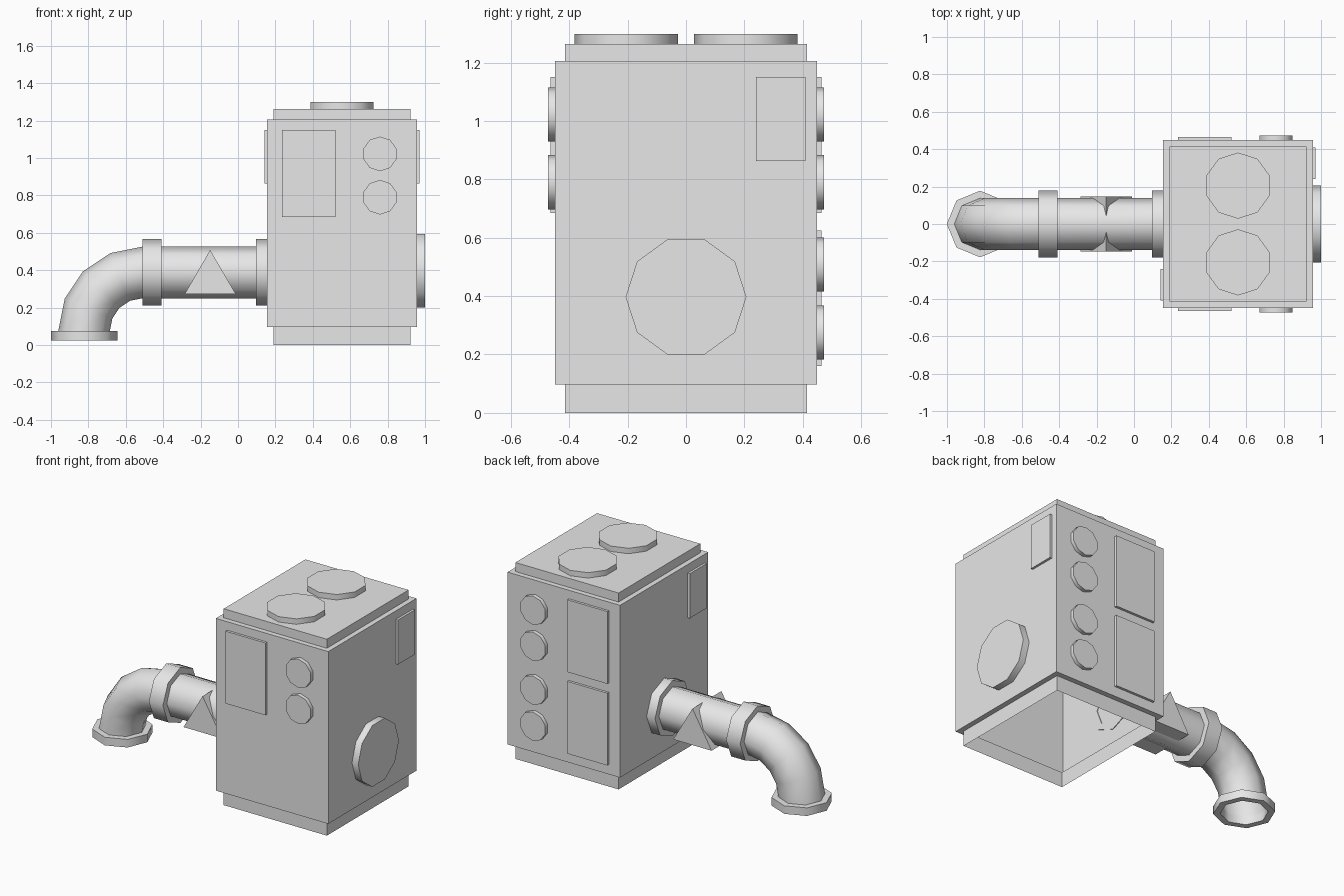
import bpy
import bmesh
from math import sin, cos, pi, radians
from mathutils import Vector, Matrix

cube = bpy.data.objects.get("Cube")
if cube:
    bpy.data.objects.remove(cube, do_unlink=True)

GREY = (0.8, 0.8, 0.8, 1.0)
grey = bpy.data.materials.new("plain_grey")
grey.use_nodes = True
grey.diffuse_color = GREY
grey.node_tree.nodes["Principled BSDF"].inputs["Base Color"].default_value = GREY


def finish(name, bm, smooth=False):
    """Turn a bmesh into a named grey object."""
    bmesh.ops.recalc_face_normals(bm, faces=bm.faces)
    mesh = bpy.data.meshes.new(name)
    bm.to_mesh(mesh)
    bm.free()
    mesh.materials.append(grey)
    obj = bpy.data.objects.new(name, mesh)
    bpy.context.collection.objects.link(obj)
    if smooth:
        bpy.ops.object.select_all(action='DESELECT')
        obj.select_set(True)
        bpy.context.view_layer.objects.active = obj
        bpy.ops.object.shade_smooth_by_angle(angle=radians(50))
    return obj


def box(name, lo, hi):
    bm = bmesh.new()
    lo, hi = Vector(lo), Vector(hi)
    bmesh.ops.create_cube(bm, size=1, matrix=Matrix.Translation((lo + hi) / 2)
                          @ Matrix.Diagonal((*(hi - lo), 1)))
    finish(name, bm)


def disc(name, base, axis, radius, depth, spin=0):
    """Ten-sided disc standing on a surface point along an axis."""
    axis = Vector(axis)
    turn = axis.to_track_quat('Z', 'Y').to_matrix().to_4x4()
    place = Matrix.Translation(Vector(base) + axis * depth / 2)
    bm = bmesh.new()
    bmesh.ops.create_cone(bm, cap_ends=True, segments=10, radius1=radius,
                          radius2=radius, depth=depth,
                          matrix=place @ turn @ Matrix.Rotation(spin, 4, 'Z'))
    # put a corner of the polygon exactly on the wanted direction
    finish(name, bm, True)


def sweep(name, sections, closed=False):
    """Join eight-sided rings; each section is (x, z, tilt, radius)."""
    bm = bmesh.new()
    rings = []
    for x, z, tilt, r in sections:
        rings.append([bm.verts.new((x - r * cos(a) * sin(tilt), r * sin(a),
                                    z + r * cos(a) * cos(tilt)))
                      for a in (i * pi / 4 for i in range(8))])
    pairs = list(zip(rings, rings[1:]))
    if closed:
        pairs.append((rings[-1], rings[0]))
    for a, b in pairs:
        for i in range(8):
            j = (i + 1) % 8
            bm.faces.new((a[i], a[j], b[j], b[i]))
    finish(name, bm, True)


def collar(name, start, end, tilt):
    (x0, z0), (x1, z1) = start, end
    sweep(name, [(x0, z0, tilt, PIPE_R), (x0, z0, tilt, COLLAR_R),
                 (x1, z1, tilt, COLLAR_R), (x1, z1, tilt, PIPE_R)], True)


# Cabinet: one stepped shell, open underneath
X, WIDE, NARROW = 0.556, (0.4, 0.448), (0.367, 0.415)
bm = bmesh.new()
rings = []
for (w, d), z in ((NARROW, 0), (NARROW, 0.097), (WIDE, 0.097),
                  (WIDE, 1.205), (NARROW, 1.205), (NARROW, 1.263)):
    rings.append([bm.verts.new((X + sx * w, sy * d, z))
                  for sx, sy in ((-1, -1), (1, -1), (1, 1), (-1, 1))])
for a, b in zip(rings, rings[1:]):
    for i in range(4):
        j = (i + 1) % 4
        bm.faces.new((a[i], a[j], b[j], b[i]))
bm.faces.new(rings[-1])
finish("cabinet", bm)

LEFT, RIGHT, SIDE = X + WIDE[0], X - WIDE[0], WIDE[1]

# Round vents on the roof and the round port on the left side
for side, label in ((-1, "front"), (1, "back")):
    disc(f"roof_vent_{label}", (X, side * 0.205, 1.263), (0, 0, 1), 0.177, 0.035)
disc("side_port", (LEFT, 0, 0.397), (1, 0, 0), 0.207, 1 - LEFT, pi / 2)

# Door panels and round dials: one row in front, two rows at the back
for label, side, drops in (("front", -1, (0,)), ("back", 1, (0, 0.525))):
    for row, drop in enumerate(drops):
        y0, y1 = sorted((side * SIDE, side * (SIDE + 0.016)))
        box(f"{label}_panel_{row}", (0.235, y0, 0.685 - drop), (0.52, y1, 1.15 - drop))
        for n, z in enumerate((1.022, 0.79)):
            disc(f"{label}_dial_{row}_{n}", (0.759, side * SIDE, z - drop * 0.98),
                 (0, side, 0), 0.0925, 0.025)

# Small plates on both sides
box("left_plate", (LEFT, 0.24, 0.863), (LEFT + 0.015, 0.41, 1.15))
box("right_plate", (RIGHT - 0.015, -0.41, 0.863), (RIGHT, -0.24, 1.15))

# Pipe: straight run, then a quarter bend down to the outlet
PIPE_R, COLLAR_R, AXIS_Z = 0.138, 0.178, 0.388
BEND_X, BEND_Z = -0.51, 0.075
BEND_R = AXIS_Z - BEND_Z
path = [(RIGHT, AXIS_Z, 0, PIPE_R)]
for i in range(5):
    t = i * pi / 8
    path.append((BEND_X - BEND_R * sin(t), BEND_Z + BEND_R * cos(t), t, PIPE_R))
sweep("pipe", path)
collar("wall_collar", (RIGHT + 0.004, AXIS_Z), (0.096, AXIS_Z), 0)
collar("middle_collar", (-0.41, AXIS_Z), (BEND_X, AXIS_Z), 0)
OUT_X = BEND_X - BEND_R
collar("outlet_collar", (OUT_X, BEND_Z), (OUT_X, 0.023), pi / 2)

# Triangular fins standing out of each side of the pipe
for side, label in ((-1, "front"), (1, "back")):
    bm = bmesh.new()
    ends = [[bm.verts.new((x, side * y, z))
             for x, z in ((-0.285, 0.273), (-0.012, 0.273), (-0.149, 0.508))]
            for y in (0.04, 0.147)]
    for end in ends:
        bm.faces.new(end)
    for i in range(3):
        j = (i + 1) % 3
        bm.faces.new((ends[0][i], ends[0][j], ends[1][j], ends[1][i]))
    finish(f"{label}_fin", bm)
